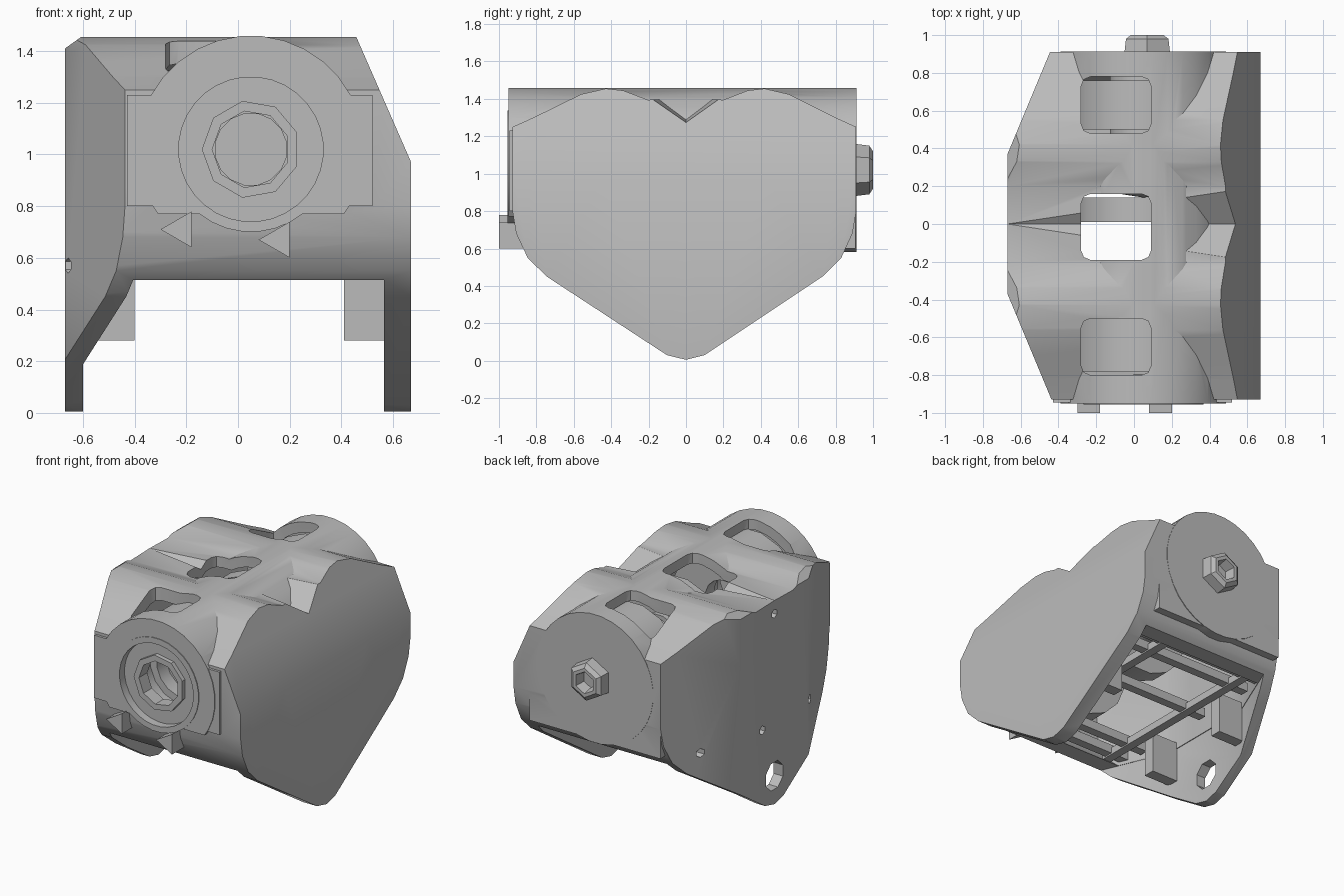
import bpy, bmesh, math
from mathutils import Vector

if "Cube" in bpy.data.objects:
    bpy.data.objects.remove(bpy.data.objects["Cube"])

grey = bpy.data.materials.new("plain_grey")
grey.use_nodes = True
grey.diffuse_color = (0.5, 0.5, 0.5, 1)
grey.node_tree.nodes["Principled BSDF"].inputs["Base Color"].default_value = (0.5, 0.5, 0.5, 1)

CX, CZ = 0.05, 1.02  # axis of the round barrel


def finish(bm, name):
    bmesh.ops.recalc_face_normals(bm, faces=bm.faces)
    mesh = bpy.data.meshes.new(name)
    bm.to_mesh(mesh)
    bm.free()
    mesh.materials.append(grey)
    ob = bpy.data.objects.new(name, mesh)
    bpy.context.scene.collection.objects.link(ob)
    return ob


def prism(name, profile, x0, x1, inset=0.0, lift=0.0):
    """Extrude a (y, z) profile along x, then trim it with the slanted side planes."""
    bm = bmesh.new()
    a = [bm.verts.new((x0, y, z + (lift if y == 0 and z > 1 else 0))) for y, z in profile]
    b = [bm.verts.new((x1, y, z)) for y, z in profile]
    n = len(profile)
    bm.faces.new(a)
    bm.faces.new(b[::-1])
    for i in range(n):
        j = (i + 1) % n
        bm.faces.new((a[i], b[i], b[j], a[j]))
    bmesh.ops.triangulate(bm, faces=bm.faces)
    planes = [((0.67, 0, 0.97), (0.48, 0, 0.21)), ((-0.67, 0, 1.41), (-0.05, 0, 0.07))]
    for s in (-1, 1):
        planes += [((-0.67, s * 0.37, 0), (-0.12, s * 0.05, 0)),
                   ((-0.62, s * 0.5, 0), (-0.4, s * 0.17, 0))]
    for co, no in planes:
        no = Vector(no).normalized()
        cut = bmesh.ops.bisect_plane(bm, geom=bm.verts[:] + bm.edges[:] + bm.faces[:],
                                     plane_co=Vector(co) - no * inset, plane_no=no, clear_outer=True)
        edges = [e for e in cut["geom_cut"] if isinstance(e, bmesh.types.BMEdge)]
        if edges:
            bmesh.ops.holes_fill(bm, edges=edges, sides=0)
    return finish(bm, name)


def lathe(name, profile, sides=32, centre=(CX, CZ), axis="y"):
    """Turn a closed (radius, distance) profile around y or x."""
    bm = bmesh.new()
    rings = []
    for i in range(sides):
        t = math.tau * (i + 0.5) / sides
        u, v = math.cos(t), math.sin(t)
        ring = []
        for r, d in profile:
            p, q = centre[0] + r * u, centre[1] + r * v
            ring.append(bm.verts.new((p, d, q) if axis == "y" else (d, p, q)))
        rings.append(ring)
    n = len(profile)
    for i in range(sides):
        g, h = rings[i], rings[(i + 1) % sides]
        for k in range(n):
            m = (k + 1) % n
            if profile[k][0] + profile[m][0] > 0:
                bm.faces.new((g[k], g[m], h[m], h[k]))
    bmesh.ops.remove_doubles(bm, verts=bm.verts, dist=1e-5)
    return finish(bm, name)


def rod(name, r, d0, d1, **kw):
    return lathe(name, [(0, d0), (r, d0), (r, d1), (0, d1)], **kw)


def tube(name, r0, r1, d0, d1, **kw):
    return lathe(name, [(r0, d0), (r1, d0), (r1, d1), (r0, d1)], **kw)


def box(name, lo, hi, bevel=0.0):
    bm = bmesh.new()
    bmesh.ops.create_cube(bm, size=1)
    for v in bm.verts:
        v.co = [(l + h) / 2 + c * (h - l) for c, l, h in zip(v.co, lo, hi)]
    if bevel:
        up = [e for e in bm.edges if abs((e.verts[0].co - e.verts[1].co).z) > 0.01]
        bmesh.ops.bevel(bm, geom=up, offset=bevel, segments=2, affect="EDGES", profile=0.5)
    return finish(bm, name)


def combine(target, tool, operation="DIFFERENCE"):
    mod = target.modifiers.new("combine", "BOOLEAN")
    mod.object, mod.operation, mod.solver = tool, operation, "EXACT"
    bpy.context.view_layer.objects.active = target
    bpy.ops.object.modifier_apply(modifier=mod.name)
    bpy.data.objects.remove(tool)


# Heart-shaped housing
half = [(0.1, 0.03), (0.73, 0.45), (0.83, 0.55), (0.89, 0.68), (0.91, 0.8), (0.91, 1.25),
        (0.8, 1.3), (0.7, 1.35), (0.55, 1.425), (0.42, 1.455), (0.33, 1.445), (0.2, 1.395)]
heart = [(0, 0.005)] + half + [(0, 1.26)] + [(-y * 1.02, z) for y, z in half[::-1]]
inner = [(y * 0.9, 0.8 + (z - 0.8) * 0.88) for y, z in heart]
housing = prism("housing", heart, -0.67, 0.67, lift=0.14)

# Barrel running front to back, with flat end walls
barrel = rod("barrel", 0.44, -0.95, 0.912)
combine(barrel, box("barrel_cut", (-1, -1.2, 0.2), (1, -0.7, 0.77)))
combine(housing, barrel, "UNION")
combine(housing, box("back_wall", (-0.44, 0.6, 0.6), (0.55, 0.907, 1.22)), "UNION")
combine(housing, box("front_wall", (-0.43, -0.945, 0.8), (0.52, -0.6, 1.23)), "UNION")

# Hollow inside, open underneath
combine(housing, prism("lower_cut", [(-1.2, -0.5), (1.2, -0.5), (1.2, 0.515), (-1.2, 0.515)],
                       -0.6, 0.565, inset=0.075))
combine(housing, prism("inner_cut", inner, -0.595, 0.56, inset=0.078, lift=0.12))
combine(housing, rod("bore_cut", 0.37, -0.82, 0.8))

# Three windows along the top
for y0, y1 in ((-0.8, -0.5), (-0.19, 0.16), (0.48, 0.78)):
    combine(housing, box("window_cut", (-0.28, y0, 1.15), (0.09, y1, 1.6), bevel=0.05))

# Round recess and opening in the front wall
combine(housing, rod("recess_cut", 0.295, -1.1, -0.9))
combine(housing, rod("opening_cut", 0.18, -1.1, -0.7, sides=9))

# Large hole near the tip and small screw holes in one side
for y, z, r, sides in ((0, 0.2, 0.1, 8), (0.13, 0.56, 0.03, 6), (-0.4, 0.57, 0.03, 6),
                       (0.64, 0.57, 0.03, 6), (0, 1.31, 0.03, 6)):
    combine(housing, rod("hole_cut", r, -0.8, -0.45, sides=sides, centre=(y, z), axis="x"))

parts = [housing]

# Front rim and stepped rings behind the opening
parts.append(tube("front_rim", 0.28, 0.32, -0.955, -0.89))
parts.append(tube("opening_lip", 0.15, 0.19, -0.93, -0.84, sides=9))
for i in range(3):
    parts.append(tube("inner_step", 0.24 - 0.05 * i, 0.38, -0.78 + 0.1 * i, -0.68 + 0.1 * i, sides=16))

# Middle bulkhead and grooved spindle
parts.append(rod("bulkhead", 0.36, 0.01, 0.14, sides=16))
grooves = [(0, 0.14)]
for i in range(9):
    y = 0.16 + 0.07 * i
    grooves += [(0.13, y), (0.13, y + 0.035), (0.18, y + 0.035), (0.18, y + 0.07)]
parts.append(lathe("spindle", grooves + [(0, grooves[-1][1])], sides=16))
parts.append(tube("bearing", 0.18, 0.37, 0.5, 0.76, sides=16))

# Rear nut with a socket
parts.append(lathe("rear_nut", [(0, 0.9), (0.14, 0.9), (0.13, 0.98), (0.1, 1.0), (0.075, 1.0),
                                (0.06, 0.93), (0, 0.93)], sides=6, centre=(0.07, 1.02)))

# Frame of bars across the open underside
for x in (-0.37, 0.3):
    parts.append(box("long_bar", (x - 0.03, -0.72, 0.53), (x + 0.03, 0.72, 0.58)))
for y in (-0.66, -0.5, 0.08, 0.5, 0.66):
    parts.append(box("cross_bar", (-0.5, y - 0.03, 0.54), (0.57, y + 0.03, 0.6)))

# Lugs hanging on the inside of the side walls
for y in (-0.33, 0.33):
    parts.append(box("wall_lug", (0.41, y - 0.04, 0.28), (0.58, y + 0.04, 0.56)))
    parts.append(box("wall_rib", (-0.6, y - 0.04, 0.28), (-0.4, y + 0.04, 0.56)))

# Small three-sided front tabs below the rim
for x, z in ((-0.22, 0.71), (0.16, 0.67)):
    parts.append(rod("front_tab", 0.08, -1.0, -0.82, sides=3, centre=(x, z)))

# Smooth shading with sharp edges kept
bpy.context.view_layer.update()
for ob in parts:
    ob.select_set(True)
bpy.context.view_layer.objects.active = housing
bpy.ops.object.shade_smooth_by_angle(angle=math.radians(30))
